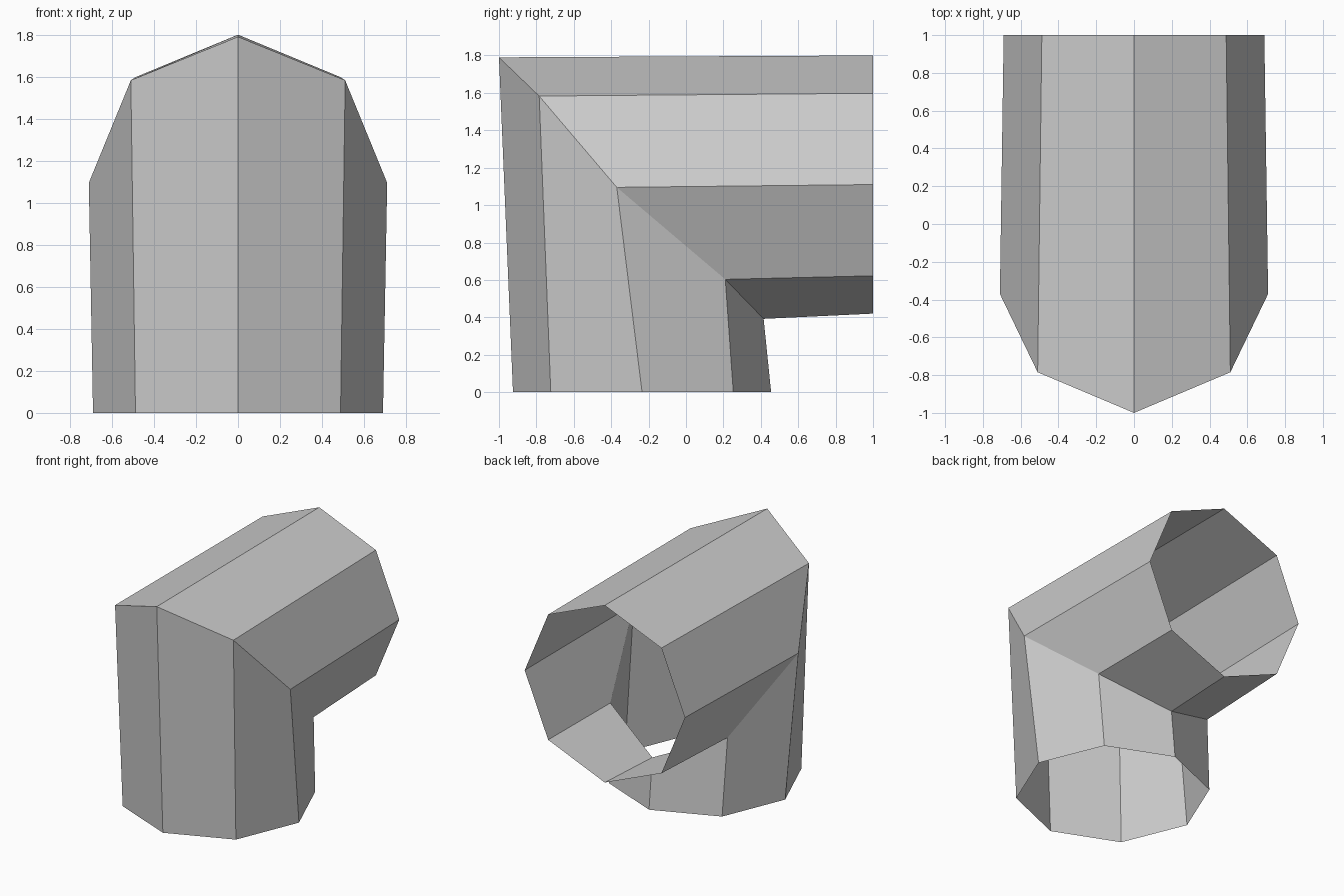
import bpy, bmesh, math

if "Cube" in bpy.data.objects:
    bpy.data.objects.remove(bpy.data.objects["Cube"])

SIDES = 8
RADIUS = 0.69

grey = bpy.data.materials.new("plain grey")
grey.diffuse_color = (0.6, 0.6, 0.6, 1)
grey.use_nodes = True
grey.node_tree.nodes["Principled BSDF"].inputs["Base Color"].default_value = grey.diffuse_color

# Mitre seam, from outer corner to inner corner: half width, y, z
seam_half = [(0, -1.0, 1.79), (0.51, -0.785, 1.583), (0.71, -0.37, 1.095),
             (0.505, 0.21, 0.603), (0, 0.415, 0.392)]
seam = seam_half + [(-x, y, z) for x, y, z in seam_half[3:0:-1]]

# Octagonal openings: one on the ground, one facing back
foot, mouth = [], []
for i in range(SIDES):
    a = 2 * math.pi * i / SIDES
    s, c = RADIUS * math.sin(a), RADIUS * math.cos(a)
    foot.append((s, -0.235 - c, 0))
    mouth.append((s, 1.0, 1.11 + c))

# Open elbow pipe skinned through the three rings
bm = bmesh.new()
rings = [[bm.verts.new(p) for p in ring] for ring in (foot, seam, mouth)]
for a, b in zip(rings, rings[1:]):
    for i in range(SIDES):
        j = (i + 1) % SIDES
        bm.faces.new((a[i], a[j], b[j], b[i]))
bm.normal_update()

mesh = bpy.data.meshes.new("elbow_pipe")
bm.to_mesh(mesh)
bm.free()
mesh.materials.append(grey)
pipe = bpy.data.objects.new("elbow_pipe", mesh)
bpy.context.collection.objects.link(pipe)
